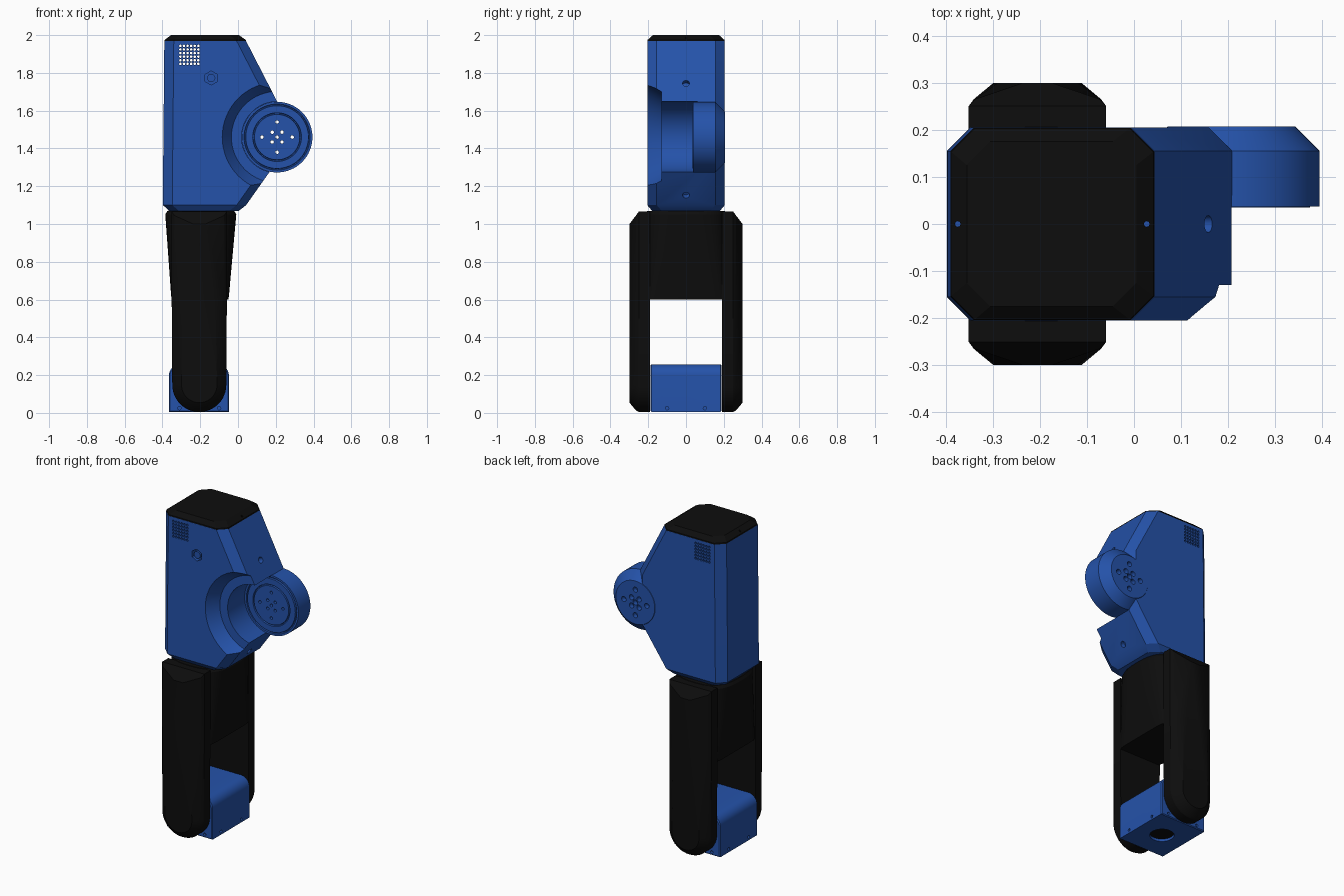
import bpy, bmesh, math
from mathutils import Vector, Matrix

if "Cube" in bpy.data.objects:
    bpy.data.objects.remove(bpy.data.objects["Cube"])

def material(name, col):
    m = bpy.data.materials.new(name)
    m.diffuse_color = (*col, 1)
    m.use_nodes = True
    m.node_tree.nodes["Principled BSDF"].inputs["Base Color"].default_value = m.diffuse_color
    return m

BLUE = material("blue_paint", (0.018, 0.085, 0.40))
BLACK = material("black_plastic", (0.004, 0.004, 0.004))
CX = -0.205            # axis of the lower arm
HUB = (0.207, 1.46)    # x, z of the side joint

def finish(bm, name, mat):
    bmesh.ops.recalc_face_normals(bm, faces=bm.faces)
    me = bpy.data.meshes.new(name)
    bm.to_mesh(me)
    bm.free()
    ob = bpy.data.objects.new(name, me)
    bpy.context.collection.objects.link(ob)
    if mat:
        me.materials.append(mat)
    return ob

def loft(name, rings, mat=None):
    """Skin equal-length rings of points and close both ends."""
    bm = bmesh.new()
    vs = [[bm.verts.new(p) for p in r] for r in rings]
    n = len(vs[0])
    for a, b in zip(vs, vs[1:]):
        for i in range(n):
            bm.faces.new((a[i], a[(i + 1) % n], b[(i + 1) % n], b[i]))
    bm.faces.new(vs[0])
    bm.faces.new(vs[-1])
    return finish(bm, name, mat)

def lathe_y(name, profile, mat=None, n=64):
    """Turn (radius, y) pairs around the hub axis."""
    return loft(name, [[(HUB[0] + r * math.cos(2 * math.pi * i / n), y,
                         HUB[1] + r * math.sin(2 * math.pi * i / n)) for i in range(n)]
                       for r, y in profile], mat)

def pins(specs):
    """Cutter made of cylinders: (centre, axis, radius, length, sides)."""
    bm = bmesh.new()
    for c, axis, r, length, n in specs:
        rot = Vector(axis).to_track_quat('Z', 'Y').to_matrix().to_4x4()
        bmesh.ops.create_cone(bm, cap_ends=True, segments=n, radius1=r, radius2=r,
                              depth=length, matrix=Matrix.Translation(c) @ rot)
    return finish(bm, "cutter", None)

def cut(ob, cutter):
    cutter.hide_render = True
    m = ob.modifiers.new("cut", 'BOOLEAN')
    m.operation, m.solver, m.object = 'DIFFERENCE', 'EXACT', cutter
    bpy.context.view_layer.objects.active = ob
    bpy.ops.object.modifier_apply(modifier=m.name)
    bpy.data.objects.remove(cutter)

def smooth(ob, angle=25):
    bpy.ops.object.select_all(action='DESELECT')
    ob.select_set(True)
    bpy.context.view_layer.objects.active = ob
    bpy.ops.object.shade_smooth_by_angle(angle=math.radians(angle))

def octagon(z, x0, x1, h, c=0.05):
    return [(x0, -h + c, z), (x0 + c, -h, z), (x1 - c, -h, z), (x1, -h + c, z),
            (x1, h - c, z), (x1 - c, h, z), (x0 + c, h, z), (x0, h - c, z)]

# upper housing
housing = loft("upper_housing", [octagon(1.07, -0.365, 0.005, 0.18),
                                 octagon(1.10, -0.397, 0.043, 0.205),
                                 octagon(1.335, -0.396, 0.209, 0.205),
                                 octagon(1.645, -0.393, 0.209, 0.205),
                                 octagon(1.968, -0.390, 0.043, 0.205)], BLUE)
# stepped round pocket in front of the joint
cut(housing, lathe_y("pocket", [(0.297, -0.215), (0.242, -0.13), (0.188, -0.13),
                                (0.188, 0.06), (0.13, 0.06), (0.13, 0.25)]))
# vent grid, hex recess and slope holes
cut(housing, pins([((-0.305 + 0.019 * i, 0, 1.848 + 0.019 * j), (0, 1, 0), 0.007, 0.6, 8)
                   for i in range(6) for j in range(6)]))
cut(housing, pins([((-0.142, -0.2, 1.773), (0, 1, 0), 0.037, 0.06, 6),
                   ((0.158, 0, 1.745), (0.89, 0, 0.45), 0.018, 0.06, 16),
                   ((0.08, 0, 1.152), (0.82, 0, -0.57), 0.018, 0.06, 16)]))
bolt = pins([((-0.142, -0.187, 1.773), (0, 1, 0), 0.022, 0.03, 16)])
bolt.name = "hex_bolt"
bolt.data.materials.append(BLUE)
smooth(housing)

# black top cap
cap = loft("top_cap", [octagon(1.968, -0.390, 0.043, 0.204), octagon(1.975, -0.388, 0.041, 0.203),
                       octagon(2.0, -0.355, 0.005, 0.175)], BLACK)
cut(cap, pins([((x, 0, 1.98), (0, 0, 1), 0.006, 0.1, 10) for x in (-0.374, 0.027)]))

# side joint drum with grooves and through holes
drum = lathe_y("joint_drum", [(0.120, 0.035), (0.122, 0.045), (0.127, 0.045), (0.129, 0.035),
                              (0.166, 0.035), (0.168, 0.045), (0.173, 0.045), (0.175, 0.037),
                              (0.187, 0.037), (0.187, 0.155), (0.135, 0.207)], BLUE)
spots = [(0, 0)] + [(sx * 0.026, sz * 0.026) for sx in (-1, 1) for sz in (-1, 1)] \
    + [(0.08, 0), (-0.08, 0), (0, 0.08), (0, -0.08)]
for y, r, length in ((0.12, 0.009, 0.4), (0.207, 0.016, 0.06)):
    cut(drum, pins([((HUB[0] + x, y, HUB[1] + z), (0, 1, 0), r, length, 16) for x, z in spots]))
smooth(drum)

# turning collar between the two halves
collar = pins([((-0.195, 0, 1.075), (0, 0, 1), 0.172, 0.06, 48)])
collar.name = "collar"
collar.data.materials.append(BLUE)
smooth(collar)

# fork bridge: round at the top, boxy at the bottom
def superellipse(z, cx, a, b, e, n=64):
    pts = []
    for i in range(n):
        c, s = math.cos(2 * math.pi * i / n), math.sin(2 * math.pi * i / n)
        pts.append((cx + a * math.copysign(abs(c) ** (2 / e), c),
                    b * math.copysign(abs(s) ** (2 / e), s), z))
    return pts

bridge = loft("fork_bridge", [superellipse(0.6, -0.201, 0.15, 0.215, 8),
                              superellipse(0.62, -0.201, 0.153, 0.215, 7),
                              superellipse(0.83, -0.199, 0.17, 0.215, 4),
                              superellipse(1.05, -0.197, 0.188, 0.215, 2.8),
                              superellipse(1.068, -0.197, 0.178, 0.205, 2.8)], BLACK)
smooth(bridge)

# fork legs
def leg_outline(y, top, w_top, w, r, n=24):
    pts = [(CX - w_top, y, top), (CX - w, y, 0.6)]
    for i in range(n + 1):
        a = math.pi + math.pi * i / n
        pts.append((CX + r * math.cos(a), y, 0.148 + r * math.sin(a)))
    return pts + [(CX + w, y, 0.6), (CX + w_top, y, top)]

for side, s in (("front", -1), ("back", 1)):
    leg = loft(side + "_fork_leg", [leg_outline(s * 0.19, 1.066, 0.146, 0.146, 0.143),
                                    leg_outline(s * 0.25, 1.066, 0.146, 0.146, 0.143),
                                    leg_outline(s * 0.265, 1.045, 0.132, 0.135, 0.135),
                                    leg_outline(s * 0.299, 1.0, 0.032, 0.085, 0.094)], BLACK)
    smooth(leg)

# blue wrist block with rounded top edges
def block_outline(y, i=0.0):
    x0, x1, r, top = -0.366 + i, -0.048 - i, 0.06, 0.257 - i
    pts = [(x0, y, 0.005 + i), (x1, y, 0.005 + i)]
    for cx, a0 in ((x1 - r, 0), (x0 + r, 90)):
        for k in range(9):
            a = math.radians(a0 + 90 * k / 8)
            pts.append((cx + r * math.cos(a), y, top - r + r * math.sin(a)))
    return pts

block = loft("wrist_block", [block_outline(-0.187, 0.005), block_outline(-0.182),
                             block_outline(0.182), block_outline(0.187, 0.005)], BLUE)
cut(block, pins([((-0.207, 0, 0.03), (0, 0, 1), 0.07, 0.2, 32)]))
cut(block, pins([((x, y, 0.025), (1, 0, 0), 0.009, 0.03, 12) for x in (-0.366, -0.048) for y in (-0.1, 0.1)]
                + [((x, y, 0.025), (0, 1, 0), 0.009, 0.03, 12) for x in (-0.31, -0.1) for y in (-0.187, 0.187)]))
smooth(block)

# dark bearing inside the wrist bore
bearing = pins([((-0.207, 0, 0.07), (0, 0, 1), 0.0695, 0.1, 32)])
bearing.name = "wrist_bearing"
bearing.data.materials.append(BLACK)
smooth(bearing)
